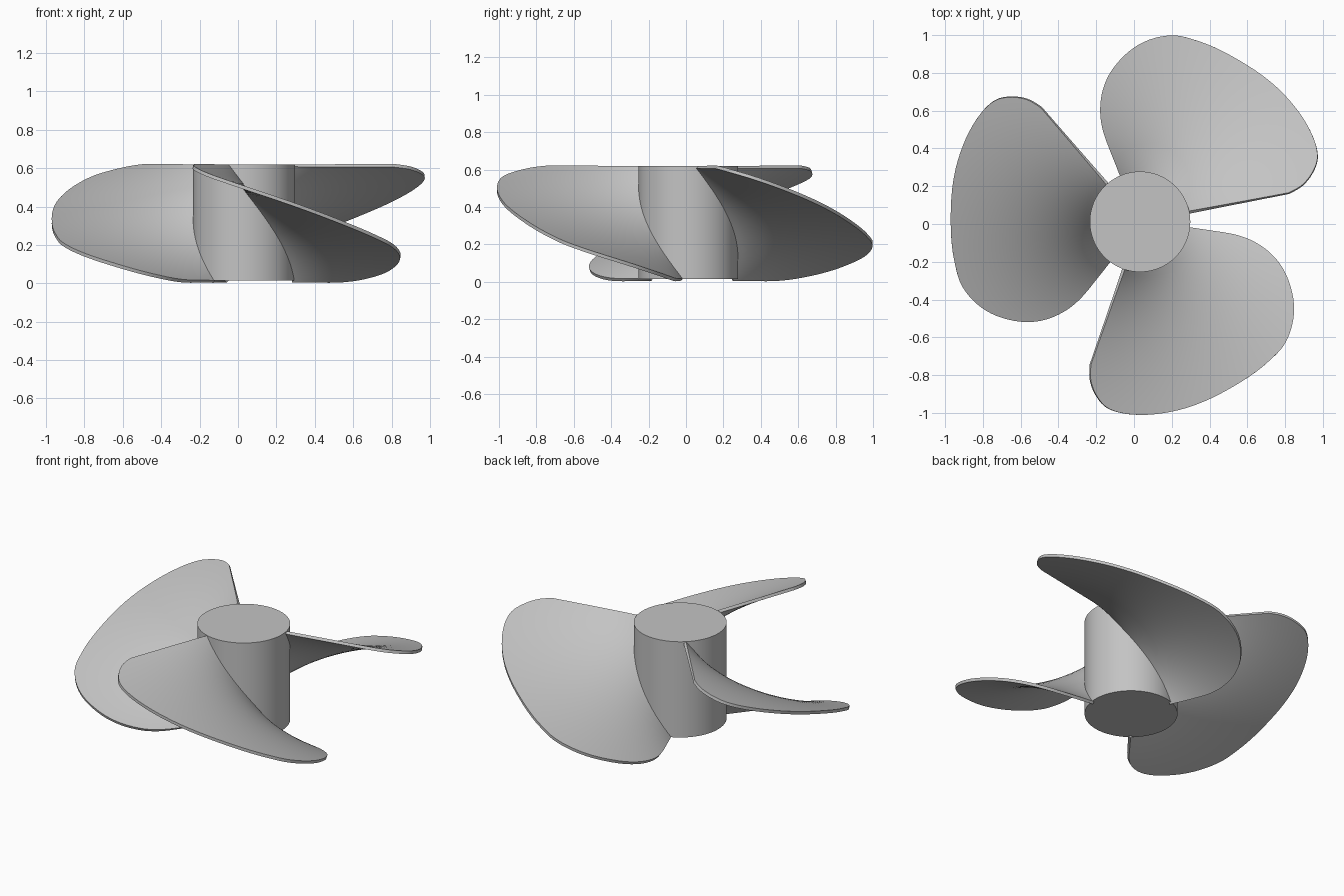
import bpy
import bmesh
from math import radians, cos, sin, pi
from mathutils import Vector

if "Cube" in bpy.data.objects:
    bpy.data.objects.remove(bpy.data.objects["Cube"], do_unlink=True)

CENTRE = Vector((0.032, 0.012, 0))
HUB_R, HUB_LOW, HUB_TOP = 0.266, 0.015, 0.62
THICK = 0.018
STEPS, ROWS = 6, 20

# Blade outline: angle in degrees and outer radius
OUTLINE = [(10.8, 0.80), (12.6, 0.88), (16.2, 0.955), (20.7, 1.005),
           (28.5, 1.022), (41.4, 1.018), (58, 1.003), (71.7, 1.005),
           (80.4, 1.0), (90, 0.94), (99.4, 0.829), (105.4, 0.727),
           (109.5, 0.62), (111.5, 0.53), (112.1, 0.45)]

# Plain grey material
grey = bpy.data.materials.new("plain grey")
grey.use_nodes = True
colour = (0.55, 0.55, 0.55, 1)
grey.diffuse_color = colour
grey.node_tree.nodes["Principled BSDF"].inputs["Base Color"].default_value = colour


def finish(obj):
    """Give an object its colour and smooth shading with sharp rims."""
    obj.data.materials.clear()
    obj.data.materials.append(grey)
    bpy.ops.object.select_all(action="DESELECT")
    obj.select_set(True)
    bpy.context.view_layer.objects.active = obj
    for mod in list(obj.modifiers):
        bpy.ops.object.modifier_apply(modifier=mod.name)
    bpy.ops.object.shade_smooth_by_angle(angle=radians(35))


def smooth_path(points):
    """Pass a Catmull-Rom curve through the points."""
    pts = [Vector(p) for p in points]
    pts = [pts[0]] + pts + [pts[-1]]
    path = []
    for a, b, c, d in zip(pts, pts[1:], pts[2:], pts[3:]):
        for k in range(STEPS):
            t = k / STEPS
            path.append(b + (c - a) * t / 2
                        + (a - b * 2.5 + c * 2 - d / 2) * t * t
                        + (b * 1.5 - a / 2 - c * 1.5 + d / 2) * t ** 3)
    return path + [pts[-1]]


def make_blade(name, turn):
    """Helical sheet trimmed to the outline, then thickened."""
    bm = bmesh.new()
    first, last = OUTLINE[0][0], OUTLINE[-1][0]
    root = HUB_R - 0.012
    columns = []
    for angle, outer in smooth_path(OUTLINE):
        a = radians(angle) + turn
        z = 0.613 - 0.603 * (angle - first) / (last - first)
        column = []
        for j in range(ROWS + 1):
            r = root + (outer - root) * j / ROWS
            column.append(bm.verts.new(CENTRE + Vector((r * cos(a), r * sin(a), z))))
        columns.append(column)
    for p, q in zip(columns, columns[1:]):
        for j in range(ROWS):
            bm.faces.new((p[j], p[j + 1], q[j + 1], q[j]))
    mesh = bpy.data.meshes.new(name)
    bm.to_mesh(mesh)
    bm.free()
    obj = bpy.data.objects.new(name, mesh)
    bpy.context.collection.objects.link(obj)
    solid = obj.modifiers.new("thickness", "SOLIDIFY")
    solid.thickness = THICK
    solid.offset = 0
    finish(obj)


# Hub
bpy.ops.mesh.primitive_cylinder_add(
    vertices=96, radius=HUB_R, depth=HUB_TOP - HUB_LOW,
    location=CENTRE + Vector((0, 0, (HUB_TOP + HUB_LOW) / 2)))
hub = bpy.context.object
hub.name = "hub"
finish(hub)

# Three blades around the hub
for i, name in enumerate(("blade_left", "blade_right", "blade_front")):
    make_blade(name, i * 2 * pi / 3)
